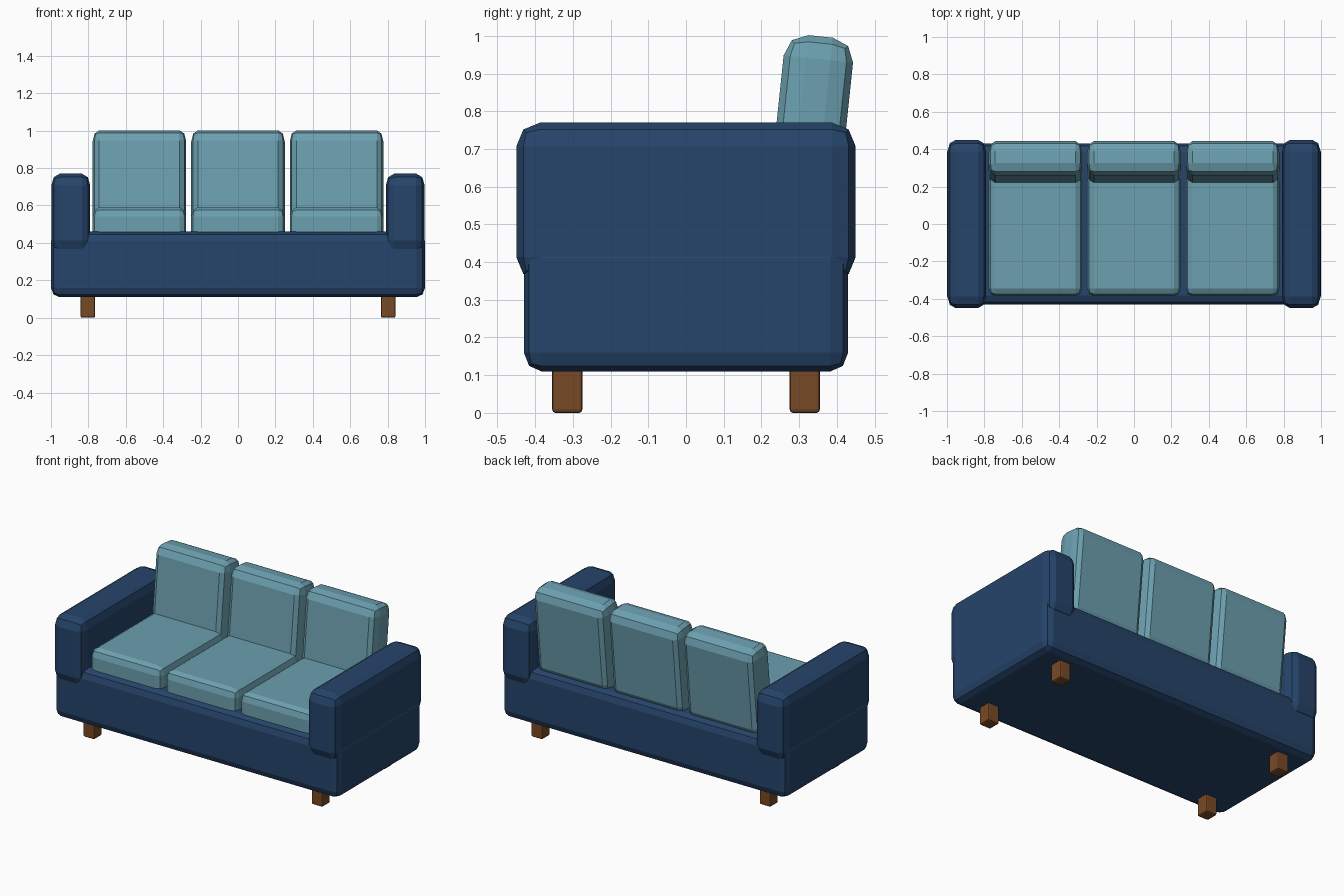
import bpy, bmesh, math
from mathutils import Matrix

if "Cube" in bpy.data.objects:
    bpy.data.objects.remove(bpy.data.objects["Cube"])


def material(name, rgb):
    m = bpy.data.materials.new(name)
    m.diffuse_color = (*rgb, 1)
    m.use_nodes = True
    m.node_tree.nodes["Principled BSDF"].inputs["Base Color"].default_value = m.diffuse_color
    return m


NAVY = material("navy fabric", (0.019, 0.058, 0.145))
TEAL = material("teal fabric", (0.15, 0.35, 0.43))
WOOD = material("brown wood", (0.19, 0.068, 0.019))


def soft_box(name, lo, hi, radii, mat, tilt=0.0):
    """Box from lo to hi with two-step rounded edges, one radius per axis."""
    bm = bmesh.new()
    bmesh.ops.create_cube(bm, size=2)
    bmesh.ops.bevel(bm, geom=bm.edges[:], offset=0.5, segments=2,
                    profile=0.5, affect='EDGES')
    half = [(b - a) / 2 for a, b in zip(lo, hi)]
    for v in bm.verts:
        for i in range(3):
            c = v.co[i]
            v.co[i] = math.copysign(half[i] - radii[i] * (1 - abs(c)) / 0.5, c)
    bmesh.ops.transform(bm, matrix=Matrix.Rotation(tilt, 4, 'X'), verts=bm.verts)
    me = bpy.data.meshes.new(name)
    bm.to_mesh(me)
    bm.free()
    me.materials.append(mat)
    ob = bpy.data.objects.new(name, me)
    ob.location = [(a + b) / 2 for a, b in zip(lo, hi)]
    bpy.context.collection.objects.link(ob)
    return ob


# Base block
soft_box("base", (-1, -0.43, 0.11), (1, 0.43, 0.46), (0.045, 0.047, 0.05), NAVY)

# Arms and legs, mirrored left and right
for side, s in (("left", -1), ("right", 1)):
    x0, x1 = sorted((s * 0.79, s * 0.998))
    soft_box(side + "_arm", (x0, -0.45, 0.35), (x1, 0.45, 0.77),
             (0.045, 0.063, 0.063), NAVY)
    for end, e in (("front", -1), ("back", 1)):
        x, y = s * 0.803, e * 0.315
        soft_box(f"{end}_{side}_leg", (x - 0.039, y - 0.04, 0),
                 (x + 0.039, y + 0.04, 0.13), (0.008, 0.008, 0.01), WOOD)

# Three seat cushions and three leaning back cushions
for side, x in (("left", -0.527), ("middle", 0), ("right", 0.527)):
    soft_box(side + "_seat_cushion", (x - 0.25, -0.385, 0.41),
             (x + 0.25, 0.27, 0.59), (0.035, 0.04, 0.05), TEAL)
    soft_box(side + "_back_cushion", (x - 0.25, 0.235, 0.43),
             (x + 0.25, 0.42, 1.0), (0.035, 0.06, 0.06), TEAL,
             tilt=math.radians(-6))
